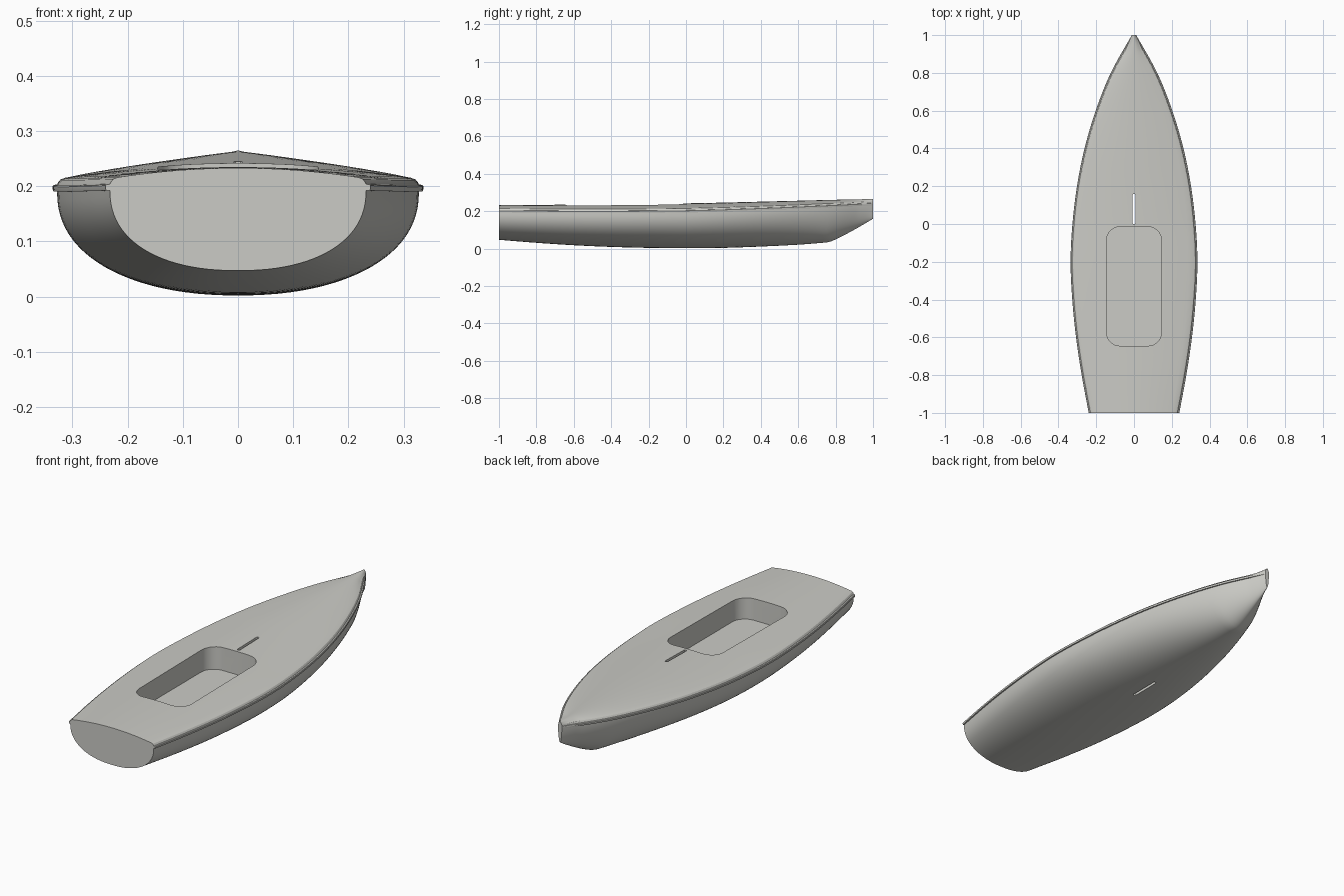
import bpy
import bmesh
from math import sin, cos, pi
from mathutils import Matrix

cube = bpy.data.objects.get("Cube")
if cube:
    bpy.data.objects.remove(cube, do_unlink=True)

# Evenly spaced control values from stern to bow
BEAM = (.24, .277, .307, .327, .336, .326, .302, .262, .203, .123, .012)
KEEL = (.047, .031, .018, .009, .004, .002, .004, .011, .021, .036, .045)
RAIL = (.196, .195, .194, .194, .195, .197, .202, .209, .217, .226, .236)
CROWN = (.233, .234, .235, .237, .239, .242, .246, .251, .256, .261, .265)


def spline(values, y):
    """Smooth curve through evenly spaced values, for y from -1 to 1."""
    s = (y + 1) / 2 * (len(values) - 1)
    i = min(int(s), len(values) - 2)
    t = s - i
    b, c = values[i], values[i + 1]
    a = values[i - 1] if i > 0 else 2 * b - c
    d = values[i + 2] if i + 2 < len(values) else 2 * c - b
    m, n = (c - a) / 2, (d - b) / 2
    return b + t * (m + t * (3 * (c - b) - 2 * m - n + t * (2 * (b - c) + m + n)))


def half_section(y):
    """Points from the keel, round the bilge and rail, to the deck crown."""
    beam, keel = spline(BEAM, y), spline(KEEL, y)
    rail, crown = spline(RAIL, y), spline(CROWN, y)
    if y > .76:                                   # raked stem
        keel += .115 * ((y - .76) / .24) ** 1.2
    k = min(1, beam / .06)                        # details shrink at the bow
    power = 2 / (2.25 - .5 * max(0, y))
    hull_w, top = beam - .008 * k, rail - .004
    pts = []
    for i in range(25):                           # bottom and topsides
        a = pi / 2 * i / 24
        pts.append((hull_w * sin(a) ** power, top - (top - keel) * max(0, cos(a)) ** power))
    pts += [(beam - .001 * k, top), (beam, rail), (beam, rail + .005),
            (beam - .002 * k, rail + .007), (beam - .008 * k, rail + .008)]
    edge_w, edge_z = beam - .022 * k, rail + .02
    pts += [(beam - .01 * k, rail + .012), (beam - .014 * k, rail + .017)]
    for i in range(13):                           # cambered deck
        u = 1 - i / 12
        pts.append((edge_w * u, edge_z + (crown - edge_z) * (1 - u * u)))
    return pts


def rounded_cutter(name, x, y0, y1, z0, z1, radius, segments):
    """Box with rounded upright edges, used to cut openings."""
    bm = bmesh.new()
    size = Matrix.Diagonal((2 * x, y1 - y0, z1 - z0, 1))
    bmesh.ops.create_cube(bm, size=1, matrix=Matrix.Translation((0, (y0 + y1) / 2, (z0 + z1) / 2)) @ size)
    upright = [e for e in bm.edges if abs(e.verts[0].co.z - e.verts[1].co.z) > .01]
    bmesh.ops.bevel(bm, geom=upright, offset=radius, segments=segments, profile=.5, affect='EDGES')
    return make_object(name, bm)


def make_object(name, bm):
    bmesh.ops.recalc_face_normals(bm, faces=bm.faces[:])
    mesh = bpy.data.meshes.new(name)
    bm.to_mesh(mesh)
    bm.free()
    obj = bpy.data.objects.new(name, mesh)
    bpy.context.collection.objects.link(obj)
    return obj


# Material
paint = bpy.data.materials.new("light_grey_gelcoat")
paint.use_nodes = True
grey = (.6, .6, .565, 1)
paint.diffuse_color = grey
paint.node_tree.nodes["Principled BSDF"].inputs["Base Color"].default_value = grey

# Hull and deck: lofted closed sections, closer together near the bow
bm = bmesh.new()
rings = []
STATIONS = 72
for j in range(STATIONS + 1):
    y = -1 + 2 * sin(pi / 2 * j / STATIONS)
    half = half_section(y)
    outline = half + [(-x, z) for x, z in half[-2:0:-1]]
    rings.append([bm.verts.new((x, y, z)) for x, z in outline])
for r, s in zip(rings, rings[1:]):
    for i in range(len(r)):
        n = (i + 1) % len(r)
        bm.faces.new((r[i], r[n], s[n], s[i]))
bm.faces.new(rings[0])        # transom
bm.faces.new(rings[-1])       # stem
hull = make_object("hull_and_deck", bm)
hull.data.materials.append(paint)

# Cockpit well and the board slot that runs right through the boat
cutters = [rounded_cutter("cockpit_cutter", .145, -.645, -.015, .125, .4, .07, 8),
           rounded_cutter("board_slot_cutter", .007, 0, .16, -.1, .4, .005, 3)]
bpy.ops.object.select_all(action='DESELECT')
bpy.context.view_layer.objects.active = hull
hull.select_set(True)
for cutter in cutters:
    cutter.data.materials.append(paint)
    cutter.hide_render = True
    mod = hull.modifiers.new(cutter.name, 'BOOLEAN')
    mod.operation = 'DIFFERENCE'
    mod.solver = 'EXACT'
    mod.object = cutter
    bpy.ops.object.modifier_apply(modifier=mod.name)
    bpy.data.objects.remove(cutter, do_unlink=True)
bpy.ops.object.shade_smooth_by_angle(angle=pi / 6)
